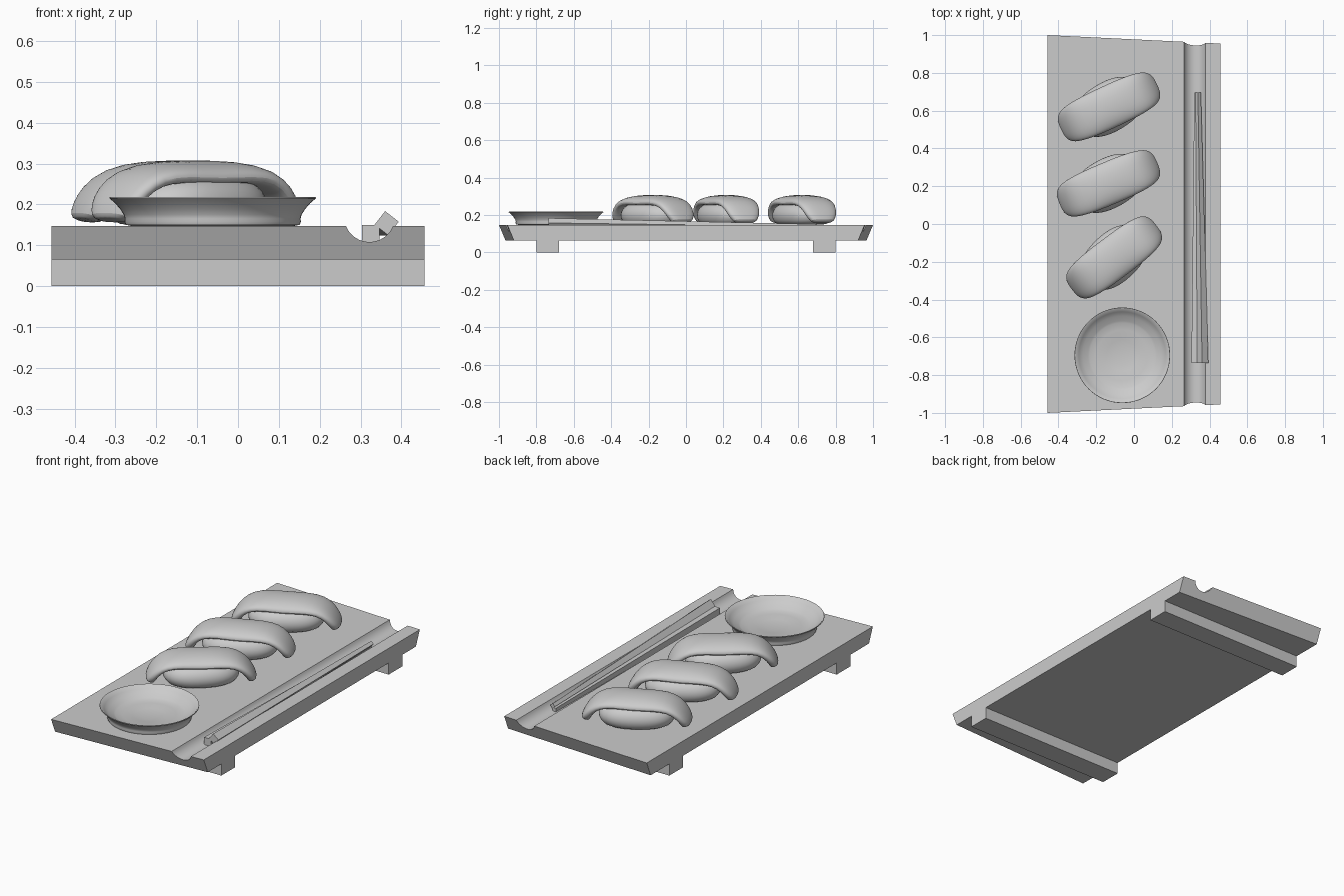
import bpy, bmesh, math
from mathutils import Vector, Matrix

if "Cube" in bpy.data.objects:
    bpy.data.objects.remove(bpy.data.objects["Cube"])


def loft(name, rings, smooth=False, subsurf=0):
    """Skin a list of equal-length closed rings and cap both ends."""
    bm = bmesh.new()
    loops = [[bm.verts.new(p) for p in ring] for ring in rings]
    n = len(loops[0])
    for a, b in zip(loops, loops[1:]):
        for i in range(n):
            bm.faces.new((a[i], a[(i + 1) % n], b[(i + 1) % n], b[i]))
    bm.faces.new(loops[0][::-1])
    bm.faces.new(loops[-1])
    bmesh.ops.recalc_face_normals(bm, faces=bm.faces)
    me = bpy.data.meshes.new(name)
    bm.to_mesh(me)
    bm.free()
    ob = bpy.data.objects.new(name, me)
    bpy.context.collection.objects.link(ob)
    if smooth:
        bpy.context.view_layer.objects.active = ob
        ob.select_set(True)
        bpy.ops.object.shade_smooth_by_angle(angle=math.radians(40))
        ob.select_set(False)
    if subsurf:
        mod = ob.modifiers.new("Subdivision", 'SUBSURF')
        mod.levels = mod.render_levels = subsurf
    return ob


def superellipse(a, b, n, power):
    pts = []
    for i in range(n):
        t = 2 * math.pi * i / n
        c, s = math.cos(t), math.sin(t)
        pts.append((math.copysign(abs(c) ** power, c) * a,
                    math.copysign(abs(s) ** power, s) * b))
    return pts


TOP, BOTTOM, HALF = 0.147, 0.065, 0.457

# Board: grooved profile with skewed, undercut ends
profile = [(-HALF, BOTTOM), (HALF, BOTTOM), (HALF, TOP)]
gx, gr, gz = 0.322, 0.062, 0.17
half_arc = math.acos((gz - TOP) / gr)
for i in range(17):
    t = half_arc * (1 - i / 8)
    profile.append((gx + gr * math.sin(t), gz - gr * math.cos(t)))
profile.append((-HALF, TOP))


def end_y(x, z):
    return 0.9775 - 0.049 * x - 0.42 * (TOP - z)


loft("board", [[(x, s * end_y(x, z), z) for x, z in profile] for s in (-1, 1)], smooth=True)

# Feet
for label, s in (("front", -1), ("back", 1)):
    ring = [(-HALF, 0), (HALF, 0), (HALF, 0.085), (-HALF, 0.085)]
    loft(label + "_foot", [[(x, s * y, z) for x, z in ring] for y in (0.68, 0.80)])

# Sauce dish: turned profile with shallow rings on the floor
dish = [(0.198, 0.147), (0.213, 0.150), (0.216, 0.158), (0.215, 0.165),
        (0.218, 0.175), (0.226, 0.188), (0.239, 0.203), (0.253, 0.215),
        (0.252, 0.218), (0.247, 0.217), (0.230, 0.200), (0.208, 0.182),
        (0.182, 0.172), (0.172, 0.166), (0.135, 0.165), (0.122, 0.162),
        (0.092, 0.161), (0.084, 0.159), (0.055, 0.158), (0.048, 0.157)]
loft("sauce_dish", [[(-0.062 + r * math.cos(k * math.pi / 32),
                      -0.695 + r * math.sin(k * math.pi / 32), z) for k in range(64)]
                    for r, z in dish], smooth=True)


# Chopsticks: tapered square rods, (x, y, z, half side) at each end
def chopstick(name, start, end, roll):
    rings = []
    for x, y, z, h in (start, end):
        rings.append([(x + h * math.sqrt(2) * math.cos(roll + (k + 0.5) * math.pi / 2), y,
                       z + h * math.sqrt(2) * math.sin(roll + (k + 0.5) * math.pi / 2))
                      for k in range(4)])
    loft(name, rings)


chopstick("chopstick_lower", (0.325, -0.735, 0.128, 0.021), (0.329, 0.695, 0.119, 0.010), 0)
chopstick("chopstick_upper", (0.364, -0.735, 0.154, 0.021), (0.340, 0.695, 0.137, 0.010),
          math.radians(-38))

# Sushi: rice block with a draped topping; (x, y, turn in degrees)
rice_levels = [(0.146, 0.78), (0.158, 0.90), (0.185, 1.0), (0.215, 0.99),
               (0.245, 0.88), (0.265, 0.65), (0.272, 0.30)]
half_path = [(0.0, 0.283, 0.114), (0.10, 0.282, 0.113), (0.175, 0.268, 0.107),
             (0.222, 0.232, 0.098), (0.248, 0.194, 0.086), (0.260, 0.166, 0.066),
             (0.262, 0.160, 0.045)]
path = [(-u, z, w) for u, z, w in half_path[:0:-1]] + half_path

for i, (x, y, turn) in enumerate([(-0.132, 0.62, 25), (-0.135, 0.215, 23), (-0.105, -0.177, 37)], 1):
    place = Matrix.Translation((x, y, 0)) @ Matrix.Rotation(math.radians(turn), 4, 'Z')
    rice = loft(f"rice_{i}", [[(px, py, z) for px, py in superellipse(0.20 * s, 0.135 * s, 20, 0.85)]
                              for z, s in rice_levels], smooth=True, subsurf=1)
    rice.matrix_world = place @ Matrix.Rotation(math.radians(6), 4, 'Z')
    rings = []
    for k, (u, z, w) in enumerate(path):
        a, b = path[max(k - 1, 0)], path[min(k + 1, len(path) - 1)]
        tangent = Vector((b[0] - a[0], 0, b[1] - a[1])).normalized()
        normal = Vector((-tangent.z, 0, tangent.x))
        thick = 0.016 if k in (0, len(path) - 1) else 0.026
        rings.append([Vector((u, pv, z)) + normal * pn - Vector((0, 0, 1.6 * pv * pv))
                      * (1 - abs(u) / 0.27)
                      for pv, pn in superellipse(w, thick, 20, 0.75)])
    topping = loft(f"topping_{i}", rings, smooth=True, subsurf=1)
    topping.matrix_world = place
